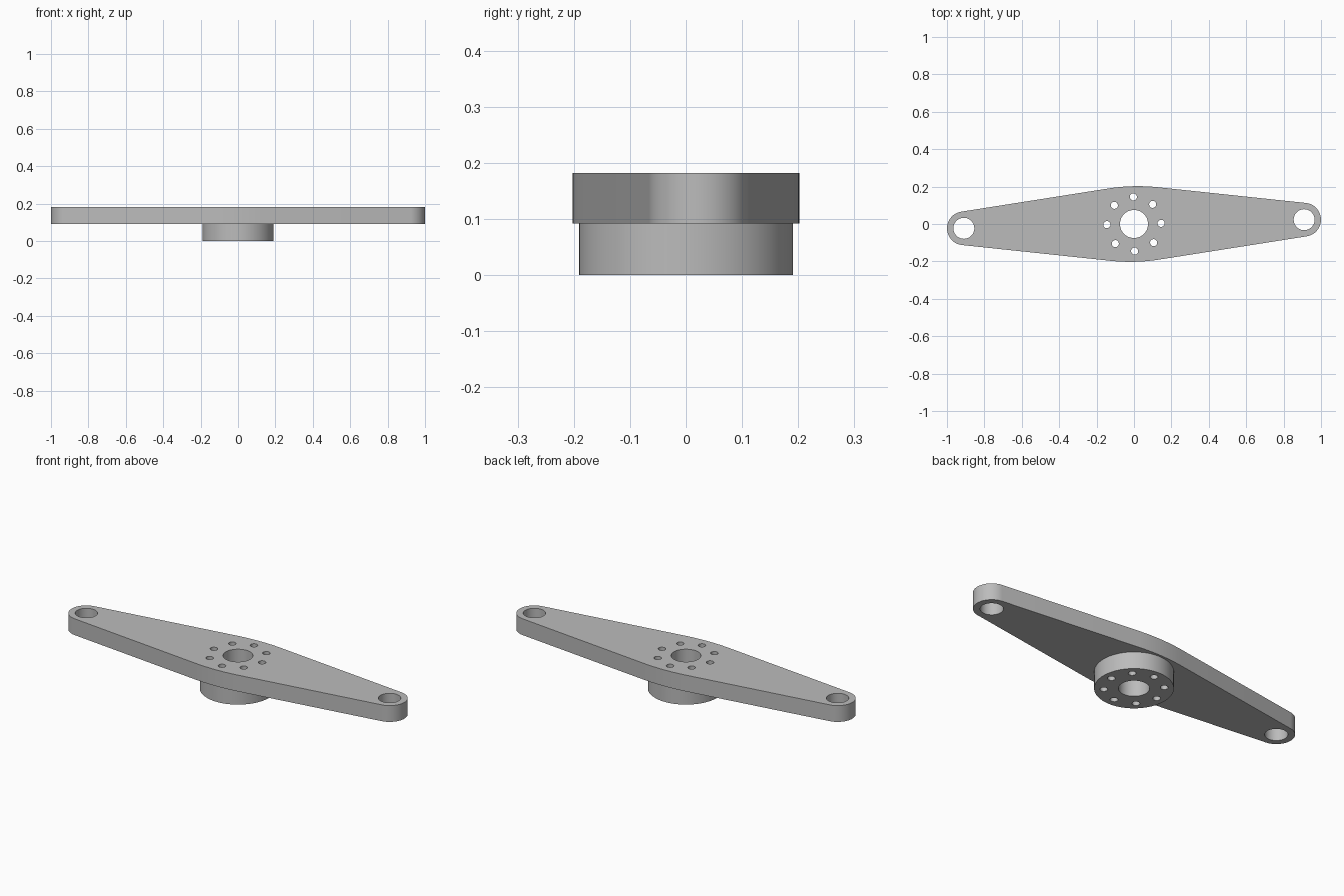
import bpy, bmesh, math
from mathutils import Matrix

cube = bpy.data.objects.get("Cube")
if cube:
    bpy.data.objects.remove(cube, do_unlink=True)

TILT = math.radians(1.45)
PLATE_Z, TOP_Z = 0.092, 0.182
HOLE_X, END_R = 0.91, 0.09
MID_Y, MID_R = 0.202, 1.0

steel = bpy.data.materials.new("grey_metal")
steel.use_nodes = True
grey = (0.5, 0.5, 0.5, 1)
steel.diffuse_color = grey
steel.node_tree.nodes["Principled BSDF"].inputs["Base Color"].default_value = grey


def new_object(name, bm):
    bmesh.ops.recalc_face_normals(bm, faces=bm.faces)
    mesh = bpy.data.meshes.new(name)
    bm.to_mesh(mesh)
    bm.free()
    mesh.materials.append(steel)
    ob = bpy.data.objects.new(name, mesh)
    bpy.context.collection.objects.link(ob)
    return ob


def add_cylinder(bm, x, y, r, z0, z1, sides):
    bmesh.ops.create_cone(bm, cap_ends=True, segments=sides, radius1=r, radius2=r,
                          depth=z1 - z0, matrix=Matrix.Translation((x, y, (z0 + z1) / 2)))


def arc(cx, cy, r, a0, a1, n):
    return [(cx + r * math.cos(a0 + (a1 - a0) * i / n),
             cy + r * math.sin(a0 + (a1 - a0) * i / n)) for i in range(n + 1)]


# Angle of the straight flank tangent to the wide middle arc and the end arc
cy = MID_Y - MID_R
lean = math.atan2(HOLE_X, -cy) - math.acos((MID_R - END_R) / math.hypot(HOLE_X, cy))
lean = abs(lean)
up = math.pi / 2

# Plate: half outline, then the same turned by 180 degrees
half = arc(HOLE_X, 0, END_R, lean - up, up - lean, 32)
half += arc(0, cy, MID_R, up - lean, up + lean, 12)
outline = half + [(-x, -y) for x, y in half]
bm = bmesh.new()
face = bm.faces.new([bm.verts.new((x, y, PLATE_Z)) for x, y in outline])
top = bmesh.ops.extrude_face_region(bm, geom=[face])["geom"]
bmesh.ops.translate(bm, vec=(0, 0, TOP_Z - PLATE_Z),
                    verts=[v for v in top if isinstance(v, bmesh.types.BMVert)])
arm = new_object("arm_with_hub", bm)

# Round hub below the plate
bm = bmesh.new()
add_cylinder(bm, 0, 0, 0.191, 0, 0.14, 64)
hub = new_object("hub_helper", bm)

# Through holes: centre bore, end holes and a ring of eight bolt holes
bm = bmesh.new()
add_cylinder(bm, 0, 0, 0.075, -0.1, 0.3, 48)
for side in (-1, 1):
    add_cylinder(bm, side * HOLE_X, 0, 0.056, -0.1, 0.3, 40)
for i in range(8):
    a = i * math.pi / 4
    add_cylinder(bm, 0.145 * math.cos(a), 0.145 * math.sin(a), 0.019, -0.1, 0.3, 24)
holes = new_object("hole_helper", bm)

for helper, mode in ((hub, 'UNION'), (holes, 'DIFFERENCE')):
    helper.hide_render = True
    mod = arm.modifiers.new(mode.lower(), 'BOOLEAN')
    mod.operation, mod.object, mod.solver = mode, helper, 'EXACT'

# Apply the cuts, remove the helpers, tilt and shade
bpy.ops.object.select_all(action='DESELECT')
bpy.context.view_layer.objects.active = arm
arm.select_set(True)
for mod in list(arm.modifiers):
    bpy.ops.object.modifier_apply(modifier=mod.name)
for helper in (hub, holes):
    bpy.data.objects.remove(helper, do_unlink=True)
arm.data.transform(Matrix.Rotation(TILT, 4, 'Z'))
bpy.ops.object.shade_smooth_by_angle(angle=math.radians(30))
